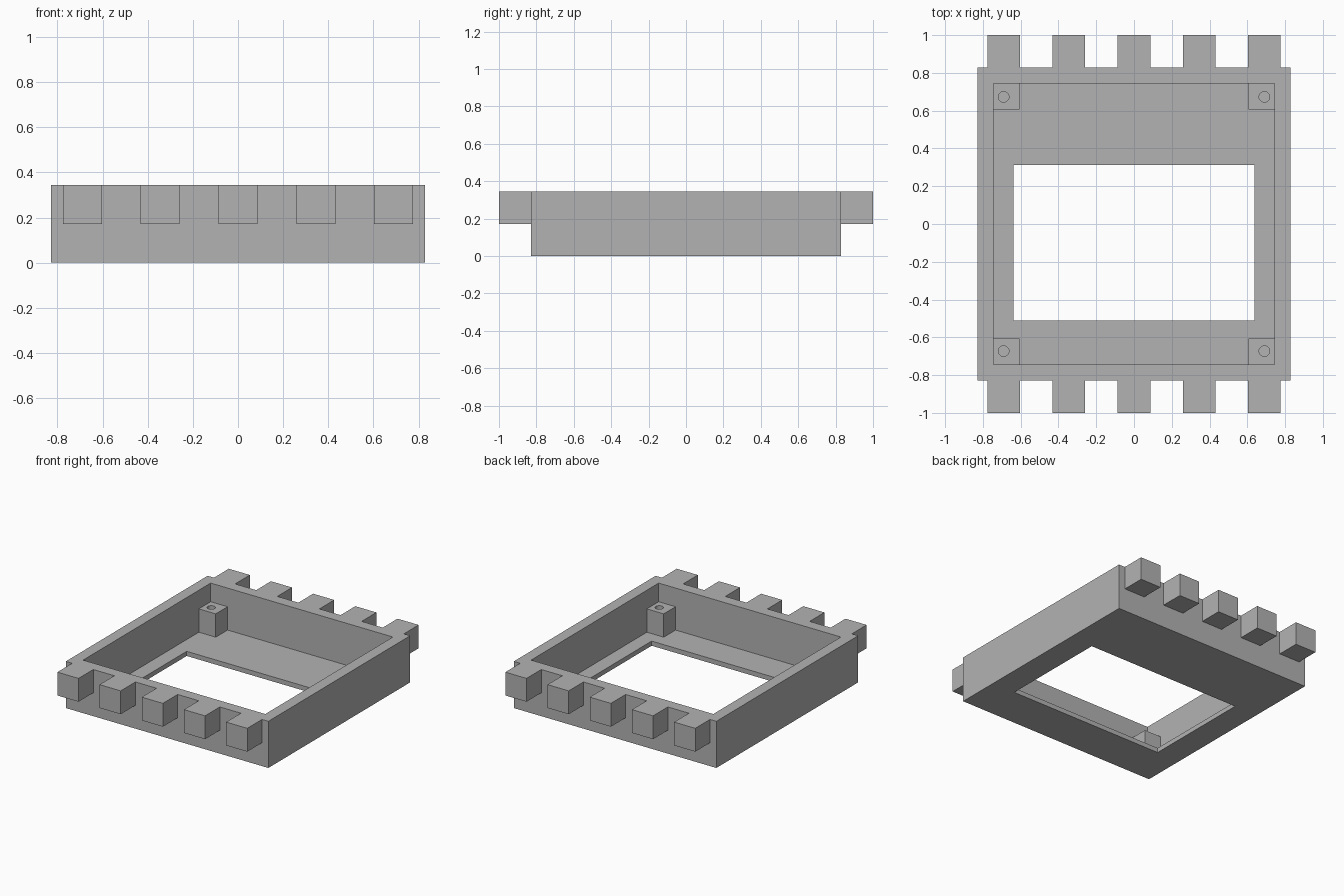
import bpy

if "Cube" in bpy.data.objects:
    bpy.data.objects.remove(bpy.data.objects["Cube"], do_unlink=True)

U = 2 / 58                      # one design unit
HALF, HEIGHT, FLOOR = 24 * U, 10 * U, U
INNER = 21.6 * U
POST, POST_TOP = 4 * U, 6 * U
TOOTH = 5 * U

grey = bpy.data.materials.new("plain grey")
grey.use_nodes = True
grey.diffuse_color = (0.45, 0.45, 0.45, 1)
grey.node_tree.nodes["Principled BSDF"].inputs["Base Color"].default_value = grey.diffuse_color


def box(name, low, high):
    """Axis-aligned box between two corners."""
    centre = [(a + b) / 2 for a, b in zip(low, high)]
    bpy.ops.mesh.primitive_cube_add(size=1, location=centre)
    ob = bpy.context.object
    ob.name = name
    ob.scale = [b - a for a, b in zip(low, high)]
    bpy.ops.object.transform_apply(location=True, rotation=False, scale=True)
    ob.data.materials.append(grey)
    return ob


def combine(target, tool, operation):
    """Apply a boolean and discard the tool."""
    mod = target.modifiers.new(operation.title(), 'BOOLEAN')
    mod.operation = operation
    mod.solver = 'EXACT'
    mod.object = tool
    bpy.context.view_layer.objects.active = target
    bpy.ops.object.modifier_apply(modifier=mod.name)
    bpy.data.objects.remove(tool, do_unlink=True)


# Open tray with an off-centre window in its floor
tray = box("tray", (-HALF, -HALF, 0), (HALF, HALF, HEIGHT))
combine(tray, box("cavity", (-INNER, -INNER, FLOOR), (INNER, INNER, 1)), 'DIFFERENCE')
combine(tray, box("window", (-0.638, -0.51, -1), (0.638, 0.312, 1)), 'DIFFERENCE')

# Five square teeth along the front and back rims
for side in (-1, 1):
    for i in range(-2, 3):
        x = i * 2 * TOOTH
        ys = sorted((side * (HALF - U), side * (HALF + TOOTH)))
        tooth = box("tooth", (x - TOOTH / 2, ys[0], HEIGHT - TOOTH),
                    (x + TOOTH / 2, ys[1], HEIGHT))
        combine(tray, tooth, 'UNION')

# Corner mounting posts with screw holes
for sx, x_name in ((-1, "right"), (1, "left")):
    for sy, y_name in ((-1, "front"), (1, "back")):
        xs = sorted((sx * INNER, sx * (INNER - POST)))
        ys = sorted((sy * INNER, sy * (INNER - POST)))
        post = box(f"{y_name}_{x_name}_post", (xs[0], ys[0], FLOOR), (xs[1], ys[1], POST_TOP))
        bpy.ops.mesh.primitive_cylinder_add(
            vertices=32, radius=0.028, depth=POST_TOP,
            location=(sx * 0.69, sy * 0.673, FLOOR + U / 2 + POST_TOP / 2))
        hole = bpy.context.object
        hole.data.materials.append(grey)
        combine(post, hole, 'DIFFERENCE')
